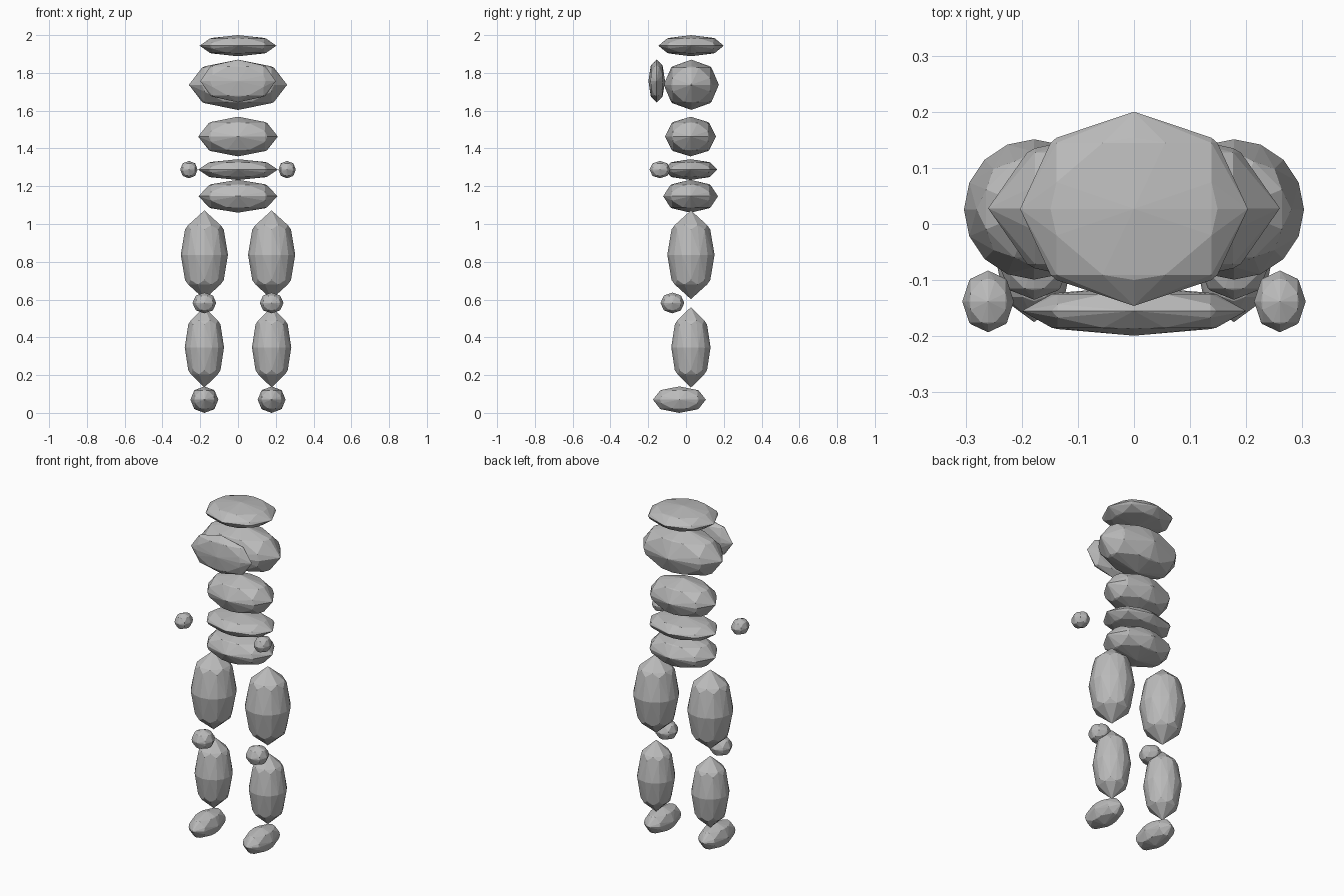
import bpy, bmesh, math
from itertools import product

if "Cube" in bpy.data.objects:
    bpy.data.objects.remove(bpy.data.objects["Cube"])

grey = bpy.data.materials.new("plain_grey")
grey.diffuse_color = (0.5, 0.5, 0.5, 1)
grey.use_nodes = True
grey.node_tree.nodes["Principled BSDF"].inputs["Base Color"].default_value = grey.diffuse_color


def stone_points(g=0.68):
    """Points where a coarse grid meets the unit sphere: a chamfered pebble."""
    pts = []
    for a, b in product((-g, 0, g), repeat=2):
        c = math.sqrt(max(0, 1 - a * a - b * b))
        for s in (c, -c):
            pts += [(s, a, b), (a, s, b), (a, b, s)]
    return pts


def limb_points(n=16):
    """Pointed pod with a scalloped shoulder and a round waist."""
    pts = [(0, 0, 1), (0, 0, -1)]
    for i in range(n):
        t = 2 * math.pi * i / n
        c, s = math.cos(t), math.sin(t)
        pts.append((c, s, 0))
        r, z = (0.74, 0.67) if i % 2 else (0.82, 0.57)
        pts += [(c * r, s * r, z), (c * r, s * r, -z)]
    return pts


def part(name, points, centre, radii):
    bm = bmesh.new()
    for p in points:
        bm.verts.new([c + r * v for c, r, v in zip(centre, radii, p)])
    bmesh.ops.remove_doubles(bm, verts=bm.verts, dist=0.0005)
    res = bmesh.ops.convex_hull(bm, input=bm.verts)
    loose = [v for v in bm.verts if not v.link_faces]
    bmesh.ops.delete(bm, geom=loose, context='VERTS')
    bmesh.ops.recalc_face_normals(bm, faces=bm.faces)
    me = bpy.data.meshes.new(name)
    bm.to_mesh(me)
    bm.free()
    me.materials.append(grey)
    bpy.context.collection.objects.link(bpy.data.objects.new(name, me))


stone, limb = stone_points(), limb_points()

# Stacked torso and head
part("cap", stone, (0, 0.027, 1.944), (0.203, 0.173, 0.056))
part("head", stone, (0, 0.028, 1.737), (0.26, 0.146, 0.133))
part("face", stone, (0, -0.155, 1.757), (0.2, 0.044, 0.113))
part("chest", stone, (0, 0.024, 1.463), (0.211, 0.135, 0.105))
part("waist", stone, (0, 0.024, 1.288), (0.211, 0.142, 0.055))
part("hips", stone, (0, 0.024, 1.147), (0.209, 0.145, 0.087))

# Mirrored hands and legs
for side, s in (("left", 1), ("right", -1)):
    part(side + "_hand", stone, (s * 0.26, -0.138, 1.288), (0.046, 0.055, 0.046))
    part(side + "_thigh", limb, (s * 0.178, 0.026, 0.837), (0.125, 0.125, 0.235))
    part(side + "_knee", stone, (s * 0.178, -0.072, 0.582), (0.063, 0.063, 0.055))
    part(side + "_shin", limb, (s * 0.178, 0.026, 0.347), (0.104, 0.104, 0.213))
    part(side + "_foot", stone, (s * 0.178, -0.035, 0.07), (0.074, 0.14, 0.07))
